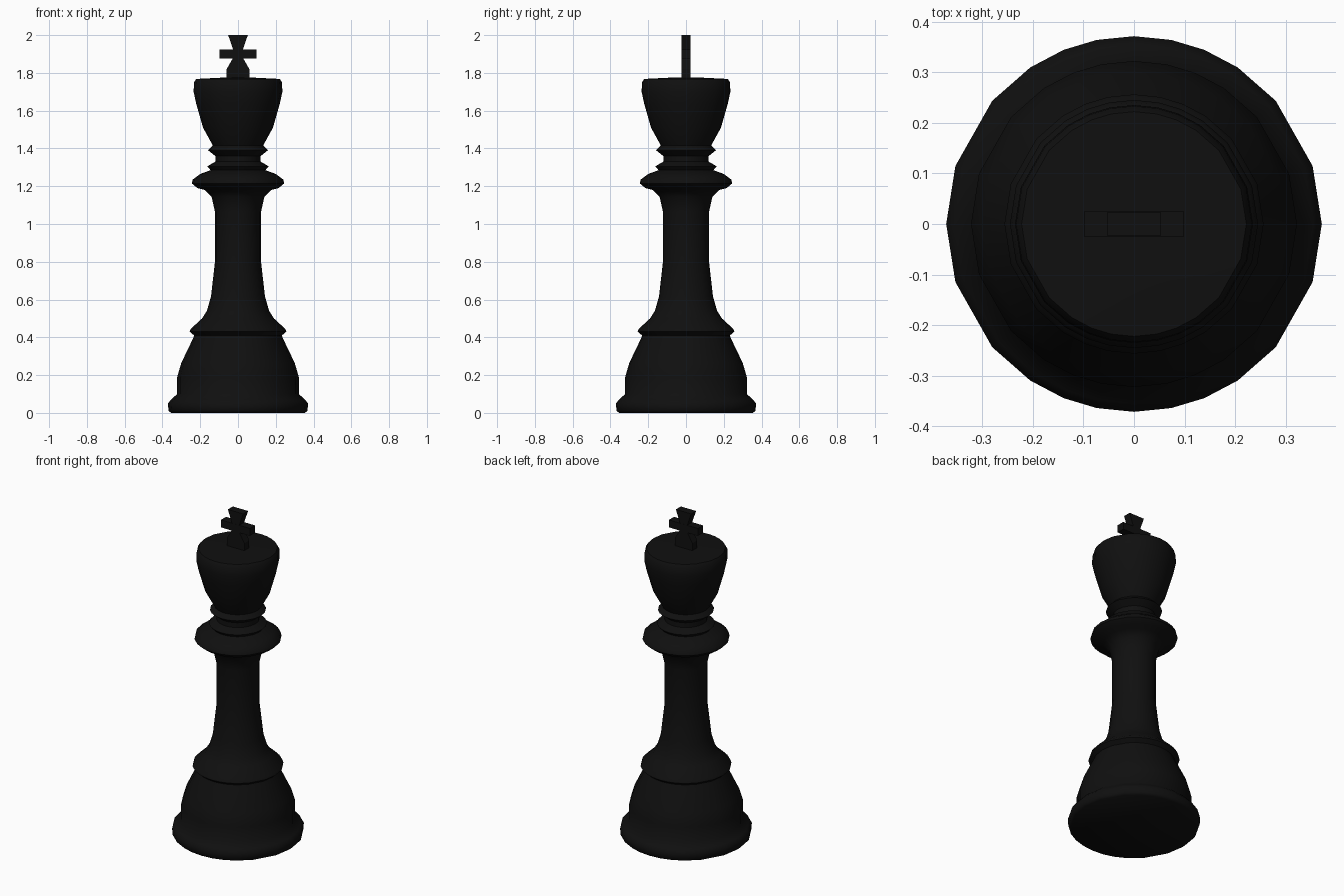
import bpy, bmesh, math

cube = bpy.data.objects.get("Cube")
if cube:
    bpy.data.objects.remove(cube, do_unlink=True)

black = bpy.data.materials.new("ebony black")
black.use_nodes = True
colour = (0.005, 0.005, 0.005, 1)
black.diffuse_color = colour
black.node_tree.nodes["Principled BSDF"].inputs["Base Color"].default_value = colour

# Uneven facet directions of one quarter turn, mirrored to a full circle
QUARTER = [0, 18, 41, 56.5, 68, 78.5]
HALF = QUARTER + [90] + [180 - a for a in reversed(QUARTER[1:])]
ANGLES = [math.radians(a) for a in HALF + [a + 180 for a in HALF]]


def finish(name, bm):
    bmesh.ops.recalc_face_normals(bm, faces=bm.faces)
    mesh = bpy.data.meshes.new(name)
    bm.to_mesh(mesh)
    bm.free()
    mesh.materials.append(black)
    obj = bpy.data.objects.new(name, mesh)
    bpy.context.collection.objects.link(obj)
    return obj


def turned(name, profile):
    """Turn a (radius, height) profile around the z axis."""
    bm = bmesh.new()
    rings = [[bm.verts.new((r * math.cos(a), r * math.sin(a), z)) for a in ANGLES]
             for r, z in profile]
    n = len(ANGLES)
    for low, high in zip(rings, rings[1:]):
        for i in range(n):
            j = (i + 1) % n
            bm.faces.new((low[i], low[j], high[j], high[i]))
    bm.faces.new(rings[0])
    bm.faces.new(rings[-1])
    obj = finish(name, bm)
    bpy.ops.object.select_all(action="DESELECT")
    obj.select_set(True)
    bpy.context.view_layer.objects.active = obj
    bpy.ops.object.shade_smooth_by_angle(angle=math.radians(50))


def plate(name, half_outline, depth=0.024):
    """Extrude a left-right symmetric (half width, height) outline along y."""
    bm = bmesh.new()
    outline = half_outline + [(-x, z) for x, z in reversed(half_outline)]
    face = bm.faces.new([bm.verts.new((x, -depth, z)) for x, z in outline])
    out = bmesh.ops.extrude_face_region(bm, geom=[face])["geom"]
    verts = [v for v in out if isinstance(v, bmesh.types.BMVert)]
    bmesh.ops.translate(bm, verts=verts, vec=(0, 2 * depth, 0))
    finish(name, bm)


# Foot, stem, collars and head as one turned piece
turned("turned_body", [
    (0.355, 0), (0.368, 0.012), (0.371, 0.05), (0.355, 0.07), (0.322, 0.10),
    (0.322, 0.19), (0.30, 0.265), (0.24, 0.39), (0.232, 0.41),
    (0.256, 0.43), (0.25, 0.445), (0.19, 0.50), (0.165, 0.54), (0.143, 0.615),
    (0.122, 0.80), (0.122, 1.065), (0.14, 1.145), (0.175, 1.18),
    (0.215, 1.19), (0.245, 1.215), (0.24, 1.235), (0.20, 1.265), (0.145, 1.285),
    (0.163, 1.305), (0.12, 1.33), (0.12, 1.36),
    (0.158, 1.39), (0.133, 1.415), (0.185, 1.51), (0.222, 1.64), (0.235, 1.70),
    (0.233, 1.75), (0.222, 1.768), (0.08, 1.775),
])

# Flared cross on the crown
plate("cross_upright", [(0.06, 1.765), (0.06, 1.82), (0.026, 1.88),
                        (0.026, 1.925), (0.052, 2.0)])
plate("cross_bar", [(0.099, 1.877), (0.099, 1.923)], 0.025)
